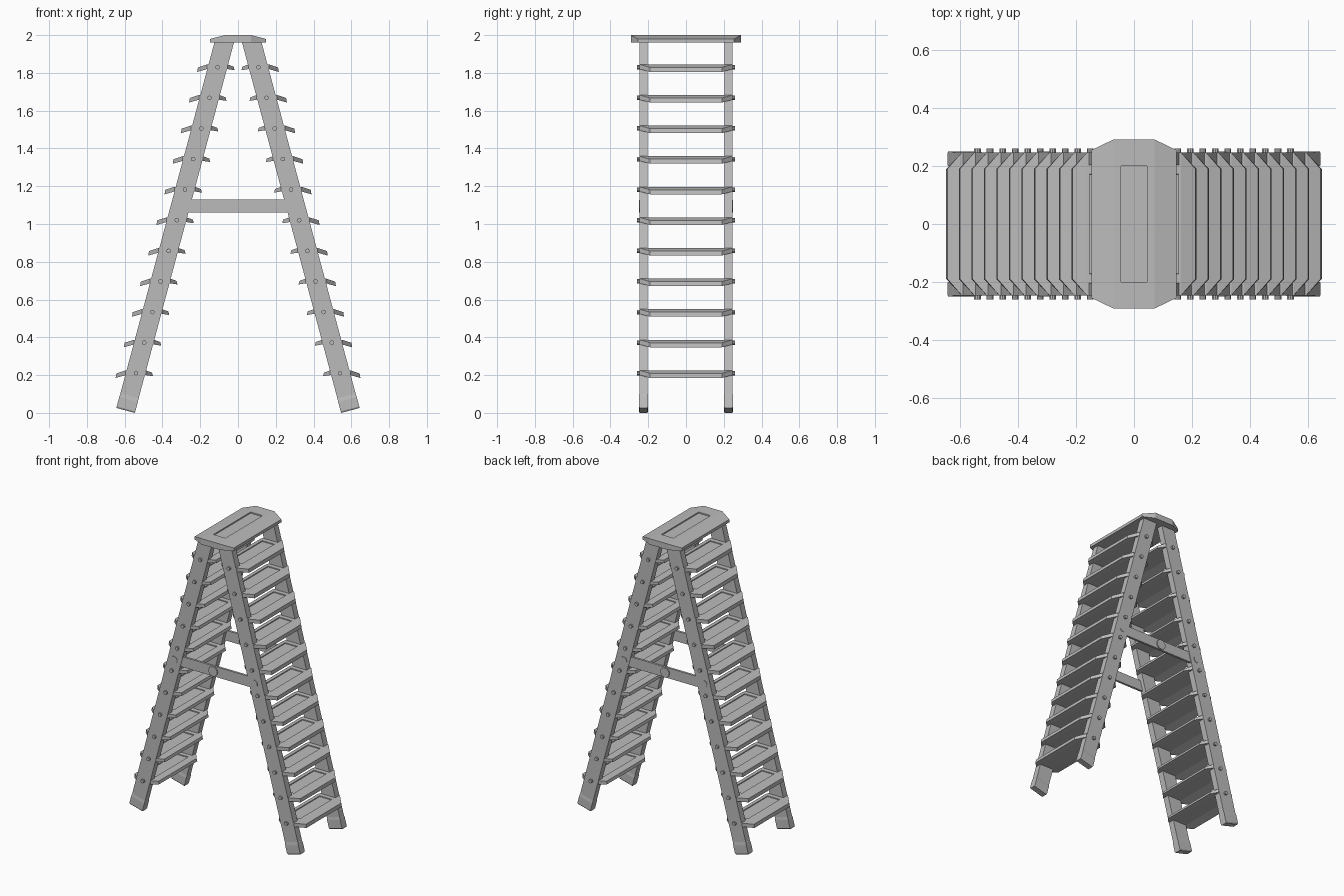
import bpy, bmesh, math
from mathutils import Vector, Matrix

if "Cube" in bpy.data.objects:
    bpy.data.objects.remove(bpy.data.objects["Cube"])

grey = bpy.data.materials.new("plain grey")
grey.use_nodes = True
grey.diffuse_color = (0.5, 0.5, 0.5, 1)
grey.node_tree.nodes["Principled BSDF"].inputs["Base Color"].default_value = (0.5, 0.5, 0.5, 1)


def finish(name, bm):
    bmesh.ops.recalc_face_normals(bm, faces=bm.faces)
    mesh = bpy.data.meshes.new(name)
    bm.to_mesh(mesh)
    bm.free()
    mesh.materials.append(grey)
    ob = bpy.data.objects.new(name, mesh)
    bpy.context.collection.objects.link(ob)
    return ob


def loft(rings):
    """Skin a row of equal-sized rings and cap both ends."""
    bm = bmesh.new()
    loops = [[bm.verts.new(p) for p in ring] for ring in rings]
    n = len(loops[0])
    for a, b in zip(loops, loops[1:]):
        for i in range(n):
            j = (i + 1) % n
            bm.faces.new((a[i], a[j], b[j], b[i]))
    bm.faces.new(loops[0])
    bm.faces.new(loops[-1])
    bmesh.ops.recalc_face_normals(bm, faces=bm.faces)
    return bm


def slab(stations):
    """Board across x; each station is (x top, z top, x bottom, z bottom, half depth)."""
    return loft([[(xt, -h, zt), (xt, h, zt), (xb, h, zb), (xb, -h, zb)]
                 for xt, zt, xb, zb, h in stations])


def sink_panel(bm, half_x, half_y, depth):
    """Sink a rectangular panel into the highest face."""
    top = max(bm.faces, key=lambda f: f.calc_center_median().z)
    bmesh.ops.inset_individual(bm, faces=[top], thickness=0.005)
    for v in top.verts:
        v.co.x = math.copysign(half_x, v.co.x)
        v.co.y = math.copysign(half_y, v.co.y)
    bmesh.ops.inset_individual(bm, faces=[top], thickness=0.0005)
    for v in top.verts:
        v.co.z -= depth


def disc(name, x, z, radius, y_in, y_out, segments):
    bm = bmesh.new()
    place = Matrix.Translation((x, (y_in + y_out) / 2, z)) @ Matrix.Rotation(math.pi / 2, 4, 'X')
    bmesh.ops.create_cone(bm, cap_ends=True, segments=segments, radius1=radius,
                          radius2=radius, depth=abs(y_out - y_in), matrix=place)
    return finish(name, bm)


# Top platform with sloped sides, cut corners and a sunken tray
bm = slab([(-0.147, 1.98, -0.147, 1.96, 0.255), (-0.07, 2.0, -0.07, 1.96, 0.292),
           (0.07, 2.0, 0.07, 1.96, 0.292), (0.147, 1.98, 0.147, 1.96, 0.255)])
sink_panel(bm, 0.045, 0.2, 0.008)
finish("top_platform", bm)

RUNGS = 11
lean = math.radians(15)

for side, label in ((1, "left"), (-1, "right")):
    # Rails with slightly flared feet
    foot = Vector((0.595 * side, 0, 0.013))
    along = Vector((-math.sin(lean) * side, 0, math.cos(lean)))
    across = Vector((math.cos(lean) * side, 0, math.sin(lean)))
    for end, place in ((-1, "front"), (1, "back")):
        rings = []
        for dist, wide, thick in ((0, 0.050, 0.020), (0.008, 0.051, 0.025), (0.06, 0.051, 0.025),
                                  (0.08, 0.050, 0.022), (2.03, 0.050, 0.022)):
            mid = foot + along * dist + Vector((0, 0.225 * end, 0))
            rings.append([mid + across * wide * a + Vector((0, thick * b, 0))
                          for a, b in ((-1, -1), (1, -1), (1, 1), (-1, 1))])
        finish(f"{label}_{place}_rail", loft(rings))

    # Treads with drooping noses, and the bolts that hold them
    for i in range(RUNGS):
        t = i / (RUNGS - 1)
        x = (0.54 - 0.432 * t) * side
        z = 0.21 + 1.62 * t
        bm = slab([(-0.085, 0.003, -0.09, -0.016, 0.205), (-0.052, 0.015, -0.052, -0.01, 0.246),
                   (0.055, 0.015, 0.055, -0.01, 0.246), (0.104, -0.001, 0.108, -0.025, 0.19)])
        sink_panel(bm, 0.046, 0.172, 0.006)
        bm.transform(Matrix.Translation((x, 0, z)) @ Matrix.Diagonal((side, 1, 1, 1)))
        finish(f"{label}_tread_{i + 1}", bm)
        for end, place in ((-1, "front"), (1, "back")):
            disc(f"{label}_{place}_bolt_{i + 1}", x, z, 0.012, 0.24 * end, 0.26 * end, 10)

# Spreader bars with end pivots and a middle hinge
for end, place in ((-1, "front"), (1, "back")):
    y0, y1 = 0.228 * end, 0.243 * end
    bar = loft([[(x, y0, 1.06), (x, y1, 1.06), (x, y1, 1.13), (x, y0, 1.13)]
                for x in (-0.3, 0.29)])
    finish(f"{place}_spreader_bar", bar)
    for name, x, radius in (("right_pivot", -0.308, 0.024), ("hinge", -0.015, 0.033),
                            ("left_pivot", 0.296, 0.024)):
        disc(f"{place}_spreader_{name}", x, 1.095, radius, 0.225 * end, 0.25 * end, 20)
